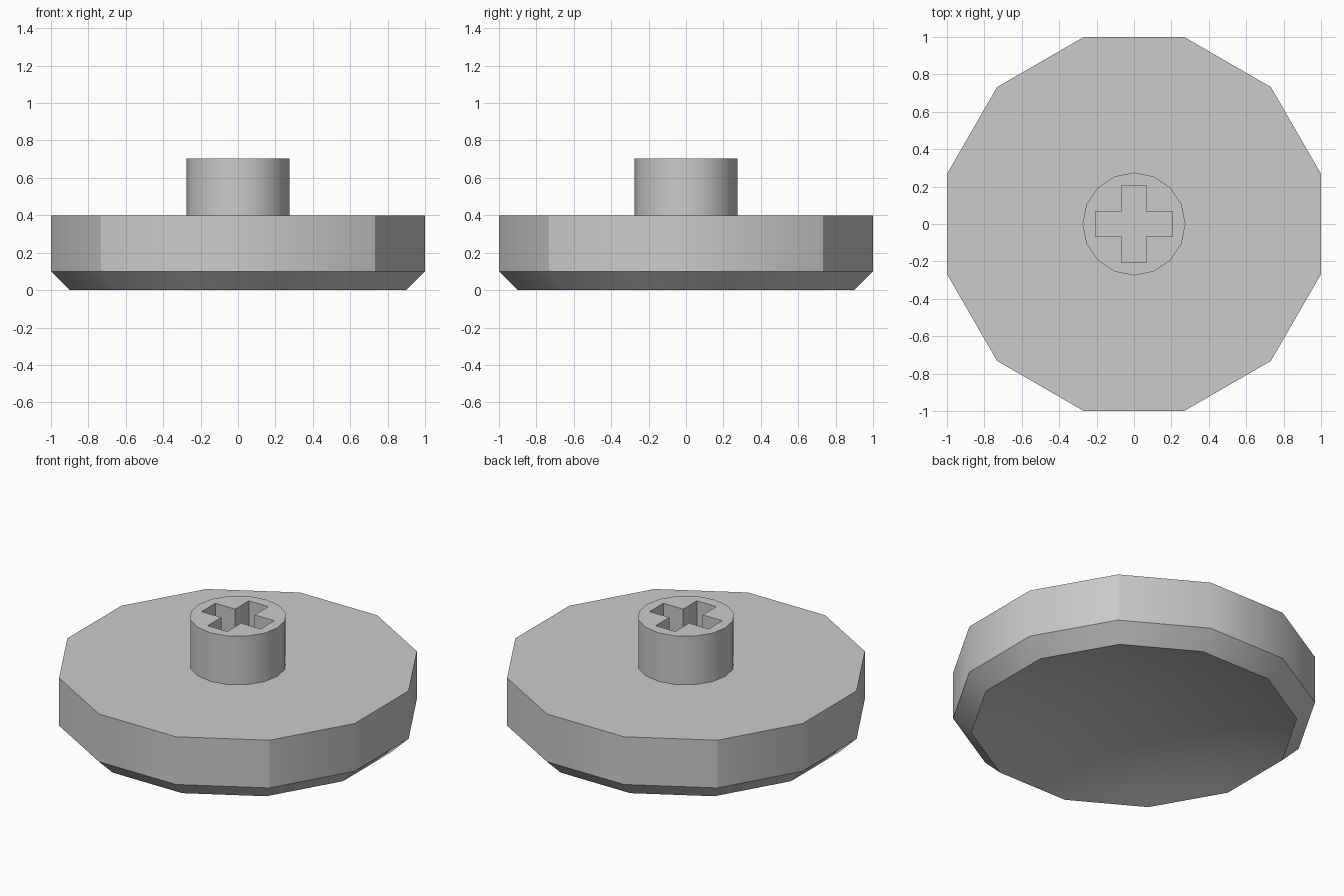
import bpy
import bmesh
from math import cos, sin, pi, radians

if "Cube" in bpy.data.objects:
    bpy.data.objects.remove(bpy.data.objects["Cube"], do_unlink=True)

# Single grey plastic
grey = bpy.data.materials.new("plain grey")
grey.use_nodes = True
COLOR = (0.6, 0.6, 0.6, 1)
grey.diffuse_color = COLOR
grey.node_tree.nodes["Principled BSDF"].inputs["Base Color"].default_value = COLOR


def polygon(sides, radius, turn=0.0):
    return [(radius * cos(2 * pi * (i + turn) / sides),
             radius * sin(2 * pi * (i + turn) / sides)) for i in range(sides)]


def ring(bm, outline, z):
    return [bm.verts.new((x, y, z)) for x, y in outline]


def bridge(bm, low, high):
    n = len(low)
    for i in range(n):
        j = (i + 1) % n
        bm.faces.new((low[i], low[j], high[j], high[i]))


def finish(bm, name):
    bmesh.ops.recalc_face_normals(bm, faces=bm.faces)
    mesh = bpy.data.meshes.new(name)
    bm.to_mesh(mesh)
    bm.free()
    mesh.materials.append(grey)
    obj = bpy.data.objects.new(name, mesh)
    bpy.context.collection.objects.link(obj)
    bpy.ops.object.select_all(action="DESELECT")
    obj.select_set(True)
    bpy.context.view_layer.objects.active = obj
    bpy.ops.object.shade_smooth_by_angle(angle=radians(32))
    return obj


# Twelve-sided disc with a chamfered lower rim and a dished underside
bm = bmesh.new()
apothem = cos(pi / 12)
RIM, DISH_DEPTH, STEPS = 0.90, 0.15, 8
levels = [(RIM * i / STEPS, DISH_DEPTH * (1 - (i / STEPS) ** 2))
          for i in range(1, STEPS + 1)]
levels += [(1.0, 0.1), (1.0, 0.4)]
rings = [ring(bm, polygon(12, r / apothem, 0.5), z) for r, z in levels]
for low, high in zip(rings, rings[1:]):
    bridge(bm, low, high)
bm.faces.new(rings[0])
bm.faces.new(rings[-1])
disc = finish(bm, "disc")

# Crease the upright corners on the diagonals
for edge in disc.data.edges:
    a, b = (disc.data.vertices[i].co for i in edge.vertices)
    on_diagonal = all(abs(abs(v.x) - abs(v.y)) < 0.01 for v in (a, b))
    if on_diagonal and abs(a.z - b.z) > 0.2:
        edge.use_edge_sharp = True

# Round stem with a cross-shaped socket
TOP, FLOOR = 0.705, 0.402
W, L = 0.068, 0.205
quarter = [(L, -W), (L, W), (W, W)]
cross = []
for _ in range(4):
    cross += quarter
    quarter = [(-y, x) for x, y in quarter]

bm = bmesh.new()
base = ring(bm, polygon(16, 0.275), 0.4)
rim = ring(bm, polygon(16, 0.275), TOP)
bridge(bm, base, rim)
socket_top = ring(bm, cross, TOP)
socket_floor = ring(bm, cross, FLOOR)
bridge(bm, socket_top, socket_floor)
bm.faces.new(socket_floor)

# Flat top face between the round rim and the socket
top_verts = set(rim + socket_top)
top_edges = [e for e in bm.edges if all(v in top_verts for v in e.verts)]
bmesh.ops.triangle_fill(bm, edges=top_edges, use_beauty=True, use_dissolve=False)
finish(bm, "stem")
